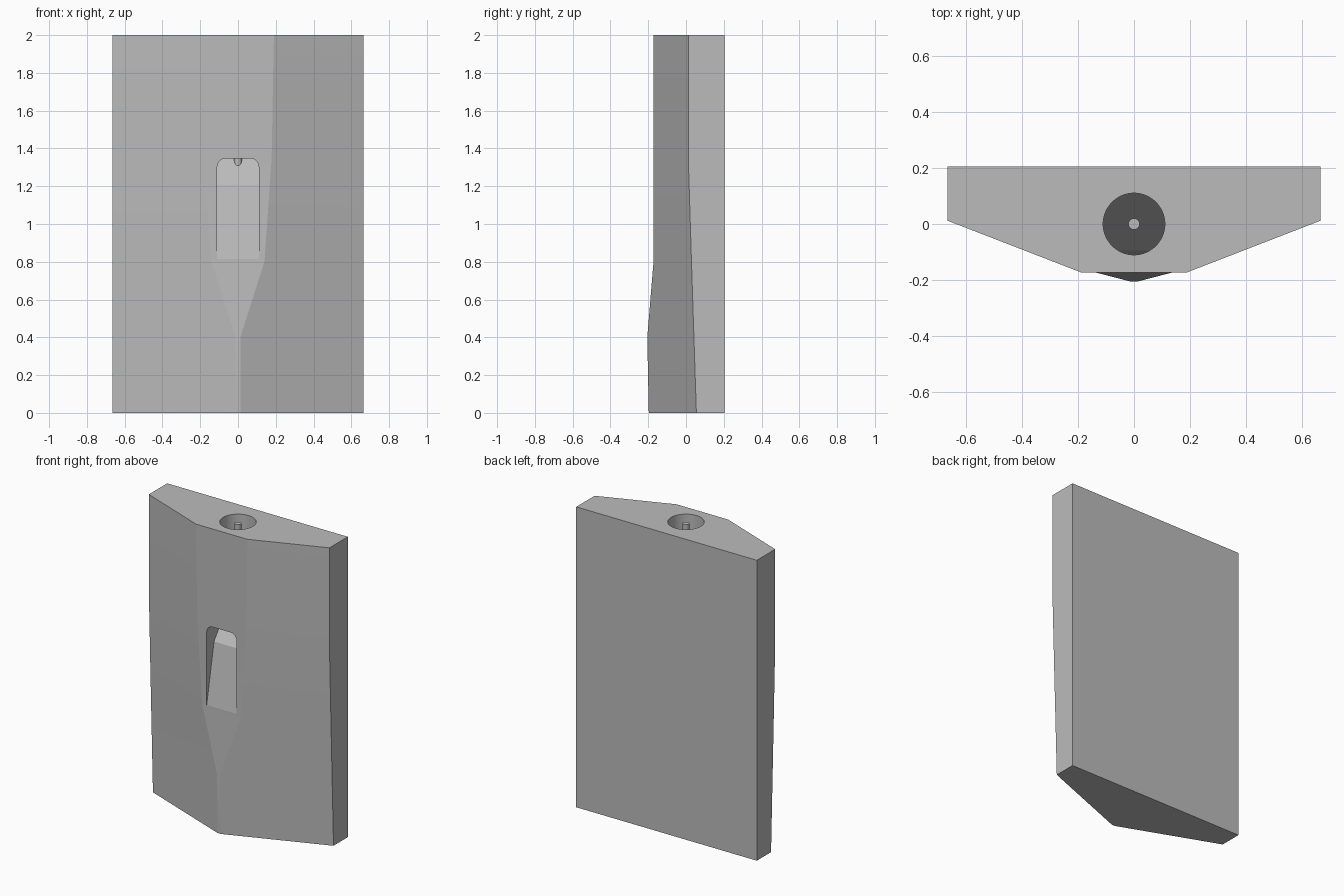
import bpy, bmesh, math
from mathutils import Vector

cube = bpy.data.objects.get("Cube")
if cube:
    bpy.data.objects.remove(cube, do_unlink=True)

grey = bpy.data.materials.new("plain grey")
grey.use_nodes = True
grey.diffuse_color = (0.5, 0.5, 0.5, 1)
grey.node_tree.nodes["Principled BSDF"].inputs["Base Color"].default_value = (0.5, 0.5, 0.5, 1)


def finish(bm, name):
    bmesh.ops.recalc_face_normals(bm, faces=bm.faces)
    mesh = bpy.data.meshes.new(name)
    bm.to_mesh(mesh)
    bm.free()
    mesh.materials.append(grey)
    obj = bpy.data.objects.new(name, mesh)
    bpy.context.collection.objects.link(obj)
    return obj


def loft(rings):
    """Closed solid through rings of equal length."""
    bm = bmesh.new()
    loops = [[bm.verts.new(p) for p in ring] for ring in rings]
    for a, b in zip(loops, loops[1:]):
        for i in range(len(a)):
            j = (i + 1) % len(a)
            bm.faces.new((a[i], a[j], b[j], b[i]))
    bm.faces.new(loops[0])
    bm.faces.new(loops[-1])
    return bm


def cylinder(radius, bottom, top, segments):
    bm = bmesh.new()
    bmesh.ops.create_cone(bm, cap_ends=True, segments=segments, radius1=radius,
                          radius2=radius, depth=top - bottom)
    bmesh.ops.translate(bm, verts=bm.verts, vec=(0, 0, (top + bottom) / 2))
    return bm


def smooth(obj, angle):
    bpy.ops.object.select_all(action='DESELECT')
    obj.select_set(True)
    bpy.context.view_layer.objects.active = obj
    bpy.ops.object.shade_smooth_by_angle(angle=math.radians(angle))


# Block: height, half width of front flat, front y, side edge y
half, back = 0.665, 0.205
sections = [(0, 0.012, -0.197, 0.055), (0.4, 0.012, -0.205, 0.042),
            (0.8, 0.14, -0.172, 0.029), (1.35, 0.178, -0.172, 0.012),
            (2, 0.19, -0.172, 0.012)]
block = finish(loft([[(-half, back, z), (-half, side, z), (-w, front, z),
                      (w, front, z), (half, side, z), (half, back, z)]
                     for z, w, front, side in sections]), "block")

# Front slot with a two-step ramp floor and rounded upper corners
kink, deep = Vector((0, -0.095, 1.21)), Vector((0, 0.11, 1.48))
slot_w, slot_top = 0.11, 1.347
ramp = deep - kink
end_y = kink.y + (slot_top - kink.z) * ramp.y / ramp.z
profile = [(-0.3, 0.16), (kink.y, kink.z), (end_y, slot_top), (-0.3, slot_top)]
bm = loft([[(x, y, z) for y, z in profile] for x in (-slot_w, slot_w)])
corners = [e for e in bm.edges if all(v.co.z > slot_top - 0.001 for v in e.verts)
           and abs(e.verts[0].co.x - e.verts[1].co.x) < 0.001]
bmesh.ops.bevel(bm, geom=corners, offset=0.045, segments=10, profile=0.5,
                affect='EDGES')
slot = finish(bm, "slot_cutter")

# Round bore from the top, ending on the upper ramp
bm = cylinder(slot_w, 1, 2.2, 64)
cut = bmesh.ops.bisect_plane(bm, geom=bm.verts[:] + bm.edges[:] + bm.faces[:],
                             plane_co=kink, plane_no=(0, ramp.z, -ramp.y),
                             clear_outer=True)
bmesh.ops.holes_fill(bm, edges=[e for e in bm.edges if e.is_boundary])
bore = finish(bm, "bore_cutter")

for cutter in (bore, slot):
    mod = block.modifiers.new(cutter.name, 'BOOLEAN')
    mod.operation, mod.solver, mod.object = 'DIFFERENCE', 'EXACT', cutter
    bpy.context.view_layer.objects.active = block
    bpy.ops.object.modifier_apply(modifier=mod.name)
    bpy.data.objects.remove(cutter, do_unlink=True)
smooth(block, 6)

# Thin pin standing in the bore
pin = finish(cylinder(0.02, 1.29, 1.99, 24), "center_pin")
smooth(pin, 30)
